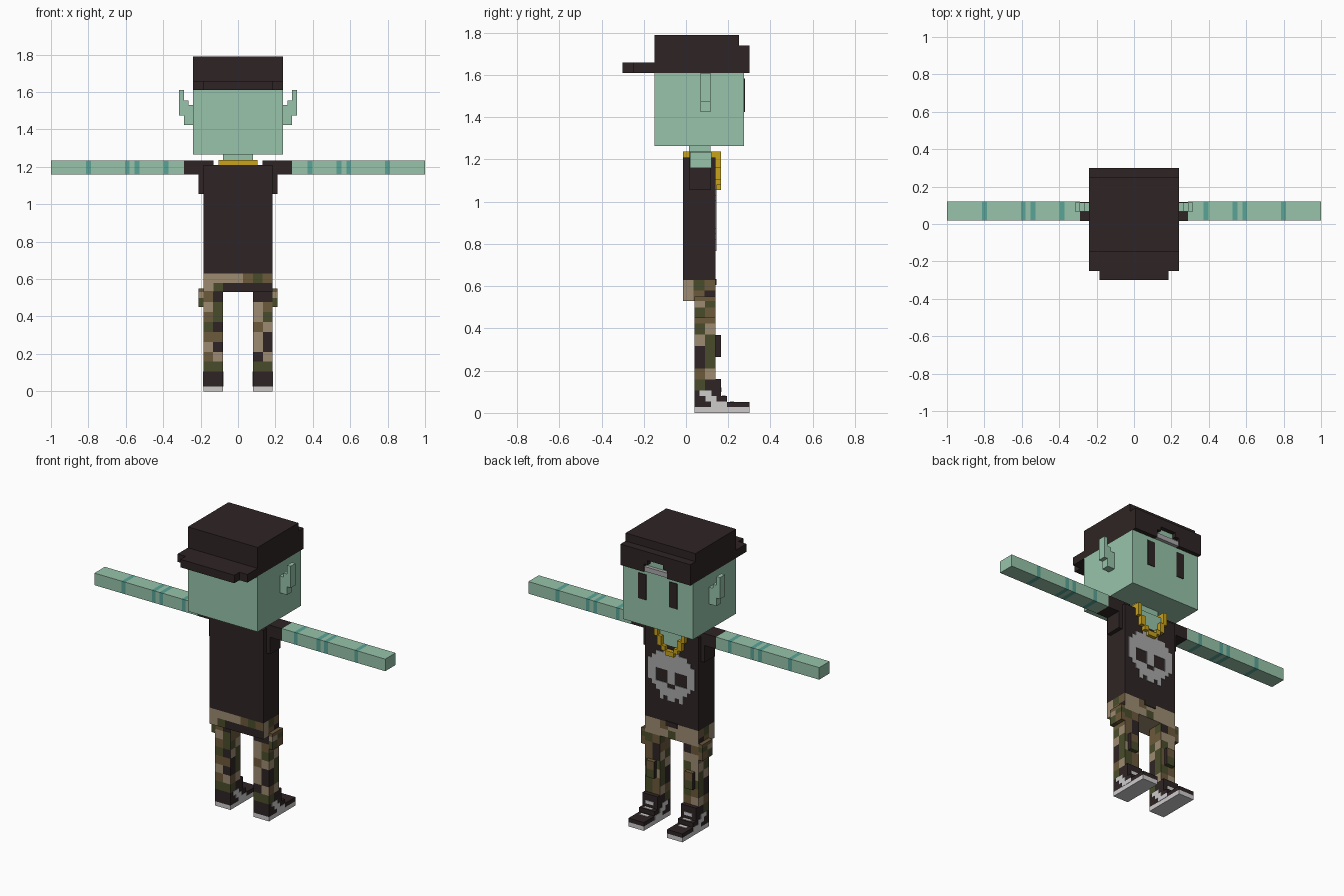
import bpy, bmesh, random
from mathutils import Vector

if "Cube" in bpy.data.objects:
    bpy.data.objects.remove(bpy.data.objects["Cube"])

random.seed(4)
P = 0.0265  # basic block size

COLORS = {
    "black_cloth": (0.028, 0.018, 0.018), "green_skin": (0.31, 0.55, 0.40),
    "teal_band": (0.10, 0.37, 0.31), "gold": (0.58, 0.36, 0.012),
    "camo_tan": (0.34, 0.26, 0.165), "camo_brown": (0.15, 0.10, 0.045),
    "camo_olive": (0.067, 0.073, 0.024), "sole_white": (0.62, 0.60, 0.60),
    "print_grey": (0.40, 0.40, 0.40),
}
NAMES = list(COLORS)
MATS = []
for n, c in COLORS.items():
    m = bpy.data.materials.new(n)
    m.diffuse_color = (*c, 1)
    m.use_nodes = True
    m.node_tree.nodes["Principled BSDF"].inputs["Base Color"].default_value = m.diffuse_color
    MATS.append(m)
BLACK, SKIN, TEAL, GOLD, TAN, BROWN, OLIVE, WHITE, GREY = range(9)
CAMO = {"T": TAN, "B": BROWN, "O": OLIVE, "D": BLACK}


def finish(name, bm, used):
    bmesh.ops.remove_doubles(bm, verts=bm.verts, dist=1e-5)
    me = bpy.data.meshes.new(name)
    for f in bm.faces:
        f.material_index = used.index(f.material_index)
    bm.to_mesh(me)
    bm.free()
    for i in used:
        me.materials.append(MATS[i])
    ob = bpy.data.objects.new(name, me)
    bpy.context.collection.objects.link(ob)
    return ob


def grid_box(name, cuts, rule):
    """Box shell cut along three lists of planes; rule(centre, normal) gives the colour."""
    bm = bmesh.new()
    cuts = [sorted(c) for c in cuts]
    for ax in range(3):
        u, v = (ax + 1) % 3, (ax + 2) % 3
        for side, pos in ((-1, cuts[ax][0]), (1, cuts[ax][-1])):
            nrm = Vector((0, 0, 0))
            nrm[ax] = side
            for a0, a1 in zip(cuts[u], cuts[u][1:]):
                for b0, b1 in zip(cuts[v], cuts[v][1:]):
                    vs = []
                    for a, b in ((a0, b0), (a1, b0), (a1, b1), (a0, b1)):
                        co = Vector((0, 0, 0))
                        co[ax], co[u], co[v] = pos, a, b
                        vs.append(bm.verts.new(co))
                    f = bm.faces.new(vs if side > 0 else vs[::-1])
                    f.material_index = rule(f.calc_center_median(), nrm)
    return finish(name, bm, sorted({f.material_index for f in bm.faces}))


def boxes(name, mat, items):
    """One object from several (x0, x1, y0, y1, z0, z1) blocks."""
    bm = bmesh.new()
    for x0, x1, y0, y1, z0, z1 in items:
        r = bmesh.ops.create_cube(bm, size=1)
        for v in r["verts"]:
            v.co = ((x0 + x1) / 2 + v.co.x * abs(x1 - x0),
                    (y0 + y1) / 2 + v.co.y * (y1 - y0),
                    (z0 + z1) / 2 + v.co.z * (z1 - z0))
    for f in bm.faces:
        f.material_index = mat
    me = bpy.data.meshes.new(name)
    for f in bm.faces:
        f.material_index = 0
    bm.to_mesh(me)
    bm.free()
    me.materials.append(MATS[mat])
    ob = bpy.data.objects.new(name, me)
    bpy.context.collection.objects.link(ob)
    return ob


def both(items):
    """Blocks plus their mirror images across x."""
    return items + [(-b, -a, *r) for a, b, *r in items]


def steps(a, b, n):
    return [a + (b - a) * i / n for i in range(n + 1)]


# head, neck, ears and eyes
boxes("head", SKIN, [(-.24, .24, -.15, .275, 1.265, 1.61)])
boxes("neck", SKIN, [(-.08, .08, .015, .115, 1.16, 1.265)])
boxes("ears", SKIN, both([(.24, .265, .068, .115, 1.425, 1.53),
                          (.265, .29, .068, .115, 1.425, 1.555),
                          (.29, .315, .068, .115, 1.475, 1.61)]))
boxes("eyes", BLACK, both([(.08, .133, .272, .279, 1.425, 1.583)]))

# backwards cap: crown, arched opening with strap, stepped brim
boxes("cap_crown", BLACK, [(-.24, .24, -.15, .25, 1.61, 1.79)])
boxes("cap_band", BLACK, both([(.08, .24, .25, .30, 1.61, 1.74),
                               (.053, .08, .25, .30, 1.66, 1.74)])
      + [(-.053, .053, .25, .30, 1.687, 1.74)])
boxes("forehead_gap", SKIN, [(-.08, .08, .25, .274, 1.61, 1.687)])
boxes("cap_strap", GREY, [(-.08, .08, .274, .295, 1.612, 1.642)])
boxes("cap_brim", BLACK, [(-.24, .24, -.25, -.15, 1.61, 1.66),
                          (-.185, .185, -.30, -.25, 1.61, 1.66)])

# shirt with sleeves
boxes("shirt", BLACK, [(-.185, .185, -.015, .14, .63, 1.21)])
boxes("sleeves", BLACK, both([(.13, .29, .016, .118, 1.16, 1.235),
                              (.18, .21, .016, .118, 1.055, 1.16)]))
boxes("neckline", SKIN, [(-.08, .08, .137, .143, 1.16, 1.212),
                         (-.053, .053, .137, .143, 1.11, 1.16)])

# skull print as thin plates
SKULL = ["....####....", "..########..", ".##########.", "############",
         "############", "##...##...##", "##...##...##", "##...##...##",
         ".####..####.", "..########..", "...##.##.##.", "...#.##.#..."]
SKULL[10] = "...######..."
plates = []
for r, row in enumerate(SKULL):
    z = 1.085 - r * P
    for c, ch in enumerate(row):
        if ch == "#":
            x = -6 * P + c * P
            plates.append((x, x + P, .138, .144, z - P, z))
boxes("skull_print", GREY, plates)

# gold chain around the neck
boxes("chain", GOLD, both([(.08, .105, -.015, .165, 1.21, 1.238),
                           (.08, .105, .14, .165, 1.16, 1.21),
                           (.055, .085, .14, .165, 1.105, 1.165),
                           (.028, .058, .14, .165, 1.08, 1.11)])
      + [(-.08, .08, -.015, .01, 1.21, 1.238), (-.03, .03, .14, .165, 1.055, 1.085)])

# arms with teal bands
BANDS = [.385, .54, .592, .80]
for s, side in ((-1, "left"), (1, "right")):
    xs = [.29, 1.0] + [b + d for b in BANDS for d in (-.013, .013)]
    grid_box(side + "_arm", ([s * x for x in xs], [.018, .12], [1.16, 1.235]),
             lambda c, n: TEAL if any(abs(abs(c.x) - b) < .012 for b in BANDS) else SKIN)

# camouflage trousers: waist
WAIST = ["TTTTBOB", "TODDDDD"]


def waist_rule(c, n):
    row = 0 if c.z > .58 else 1
    if n.y < 0:
        return CAMO[WAIST[row][min(6, int((c.x + .185) / .053))]]
    if n.z:
        return TAN
    if n.x:
        return (TAN, TAN)[row] if c.y < .04 else CAMO[["OB", "BD"][row][c.y > .09]]
    return CAMO[random.choice("TTTTBO")]


grid_box("trouser_waist", (steps(-.185, .185, 7), steps(-.015, .14, 3), [.53, .58, .63]),
         waist_rule)
boxes("shirt_tail", BLACK, [(-.04, .04, .137, .144, .605, .635)])

# trouser legs: columns of patches read from the top down
LEG_BACK = {-1: ("BTBOBTBO", "DOODBDTO"), 1: ("DTTBTTDO", "DBOTDDTO")}
LEG_SIDE = ("BBOTDDBO", "OBTOOOTD")
for s, side in ((-1, "left"), (1, "right")):
    def leg_rule(c, n, s=s):
        row = min(7, int((.53 - c.z) / .0531))
        if n.y < 0:
            return CAMO[LEG_BACK[s][int(c.x > s * .1325)][row]]
        if n.x:
            return CAMO[LEG_SIDE[int(c.y > .09)][row]]
        if n.z:
            return BROWN
        return BLACK if row == 7 else CAMO[random.choice("TTOOBDB")]

    grid_box(side + "_trouser_leg", (steps(s * .08, s * .185, 2), [.04, .09, .14],
                                     steps(.105, .53, 8)), leg_rule)
    # side pocket and knee patch
    grid_box(side + "_pocket", ([s * .184, s * .21], [.04, .09, .14], [.45, .50, .53, .55]),
             lambda c, n: (BROWN if c.z > .53 else CAMO["TO"[c.y > .09]] if c.z > .50
                           else CAMO["OB"[c.y > .09]]))
    grid_box(side + "_knee_patch", (steps(s * .105, s * .16, 2), [.139, .165], [.265, .318, .37]),
             lambda c, n: BLACK if n.x else CAMO["OB"[c.z > .318]])

# shoes: sole, stepped upper, side flash and laces
boxes("shoe_soles", WHITE, both([(.08, .185, .04, .30, 0, .027)]))
boxes("shoe_uppers", BLACK, both([(.08, .185, .04, .14, .027, .105),
                                  (.08, .185, .14, .165, .027, .16),
                                  (.08, .185, .165, .195, .027, .08),
                                  (.08, .185, .195, .30, .027, .052)]))
flash = []
for x in (.08, .185):
    for y0, y1, z in ((.065, .12, .079), (.092, .145, .053), (.118, .195, .027)):
        flash.append((x - .002, x + .002, y0, y1, z, z + .026))
boxes("shoe_flashes", WHITE, both(flash))
boxes("shoe_laces", WHITE, both([(.105, .16, .208, .228, .05, .055),
                                 (.105, .16, .170, .188, .078, .083),
                                 (.105, .16, .163, .168, .10, .12)]))
